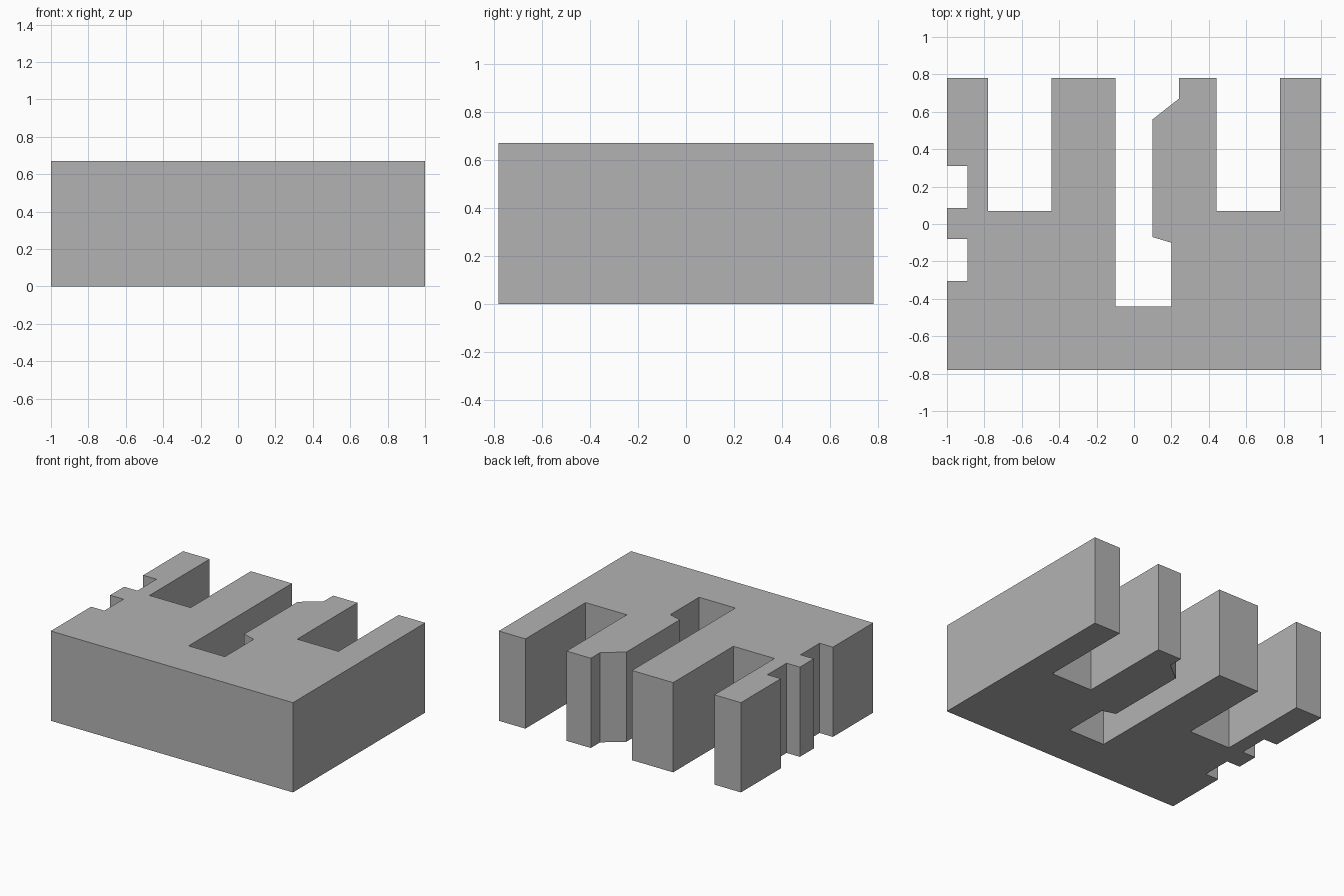
import bpy
import bmesh

cube = bpy.data.objects.get("Cube")
if cube:
    bpy.data.objects.remove(cube, do_unlink=True)

HEIGHT = 0.67
BACK, FRONT = 0.78, -0.78

# Single plain grey material
grey = bpy.data.materials.new("plain_grey")
grey.use_nodes = True
colour = (0.45, 0.45, 0.45, 1)
grey.diffuse_color = colour
grey.node_tree.nodes["Principled BSDF"].inputs["Base Color"].default_value = colour


def slot(x0, x1, depth):
    """Square slot open to the back, walked from x0 to x1."""
    return [(x0, BACK), (x0, depth), (x1, depth), (x1, BACK)]


def side_notch(y0, y1):
    """Shallow notch in the right side, walked from y0 to y1."""
    return [(-1, y0), (-0.89, y0), (-0.89, y1), (-1, y1)]


# Centre slot, narrowed by a bevelled bulge on its left wall
centre_slot = [(0.24, BACK), (0.24, 0.67), (0.10, 0.56), (0.10, -0.07),
               (0.20, -0.10), (0.20, -0.44), (-0.10, -0.44), (-0.10, BACK)]

# Plan outline, counter-clockwise from the front right corner
outline = [(-1, FRONT), (1, FRONT), (1, BACK)]
outline += slot(0.78, 0.44, 0.07)
outline += centre_slot
outline += slot(-0.44, -0.78, 0.07)
outline += [(-1, BACK)]
outline += side_notch(0.31, 0.085)
outline += side_notch(-0.08, -0.305)

# Extrude the outline into the slotted block
bm = bmesh.new()
base = bm.faces.new([bm.verts.new((x, y, 0)) for x, y in outline])
top = bmesh.ops.extrude_face_region(bm, geom=[base], use_keep_orig=True)
top_verts = [v for v in top["geom"] if isinstance(v, bmesh.types.BMVert)]
bmesh.ops.translate(bm, verts=top_verts, vec=(0, 0, HEIGHT))
bmesh.ops.recalc_face_normals(bm, faces=bm.faces)

mesh = bpy.data.meshes.new("slotted_block")
bm.to_mesh(mesh)
bm.free()
mesh.materials.append(grey)
block = bpy.data.objects.new("slotted_block", mesh)
bpy.context.collection.objects.link(block)
